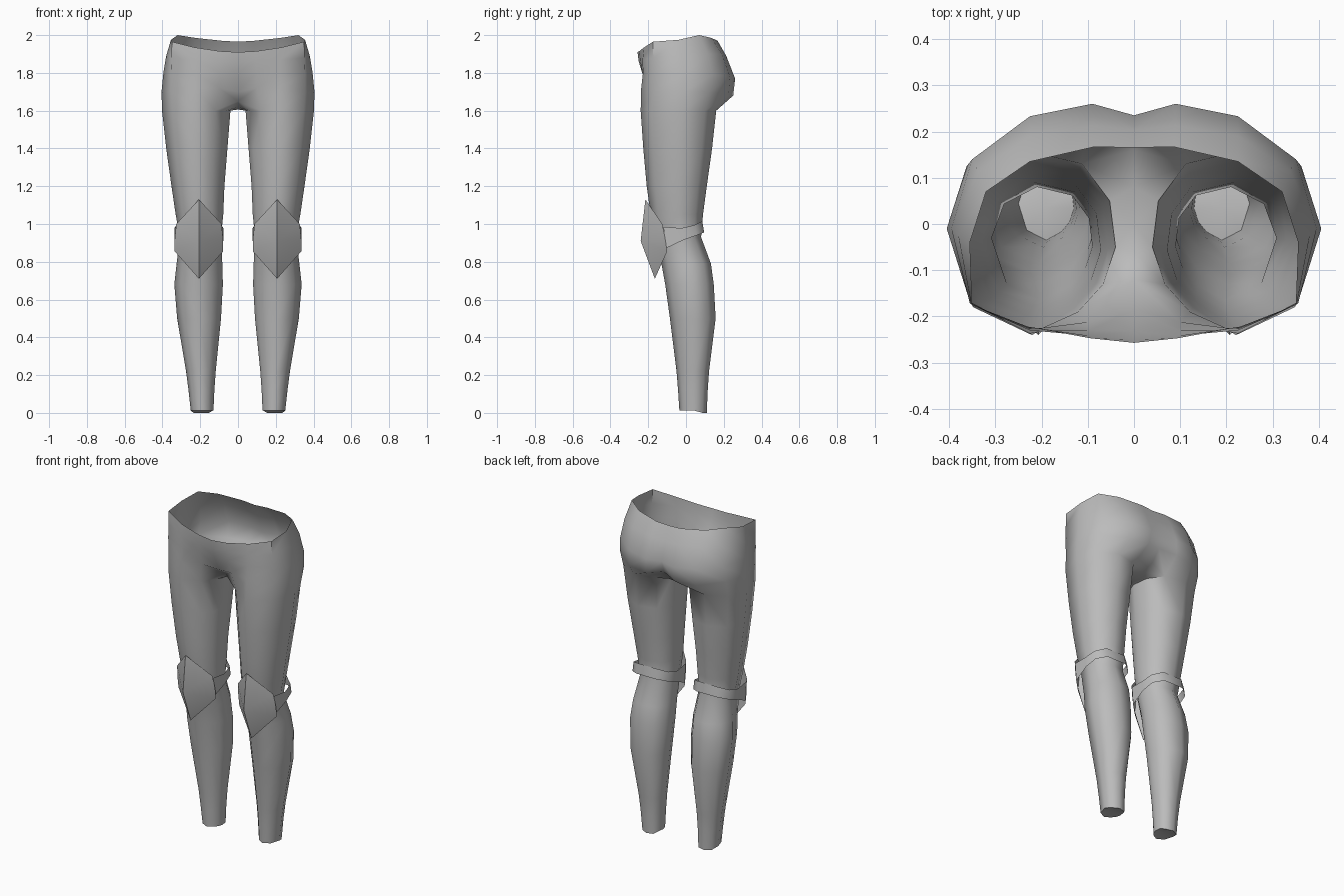
import bpy, bmesh, math

if "Cube" in bpy.data.objects:
    bpy.data.objects.remove(bpy.data.objects["Cube"])

grey = bpy.data.materials.new("grey cloth")
grey.diffuse_color = (0.5, 0.5, 0.5, 1)
grey.use_nodes = True
grey.node_tree.nodes["Principled BSDF"].inputs["Base Color"].default_value = grey.diffuse_color


def finish(name, bm, angle):
    """Turn a right-hand half into a mirrored, smooth-shaded object."""
    bmesh.ops.recalc_face_normals(bm, faces=bm.faces)
    mesh = bpy.data.meshes.new(name)
    bm.to_mesh(mesh)
    bm.free()
    mesh.materials.append(grey)
    ob = bpy.data.objects.new(name, mesh)
    bpy.context.collection.objects.link(ob)
    mod = ob.modifiers.new("mirror", "MIRROR")
    mod.use_clip = True
    mod.merge_threshold = 0.002
    bpy.ops.object.select_all(action="DESELECT")
    ob.select_set(True)
    bpy.context.view_layer.objects.active = ob
    bpy.ops.object.shade_smooth_by_angle(angle=math.radians(angle))
    return ob


def strip(bm, a, b):
    """Quads between two equally long rows of vertices."""
    for i in range(len(a) - 1):
        bm.faces.new((a[i], a[i + 1], b[i + 1], b[i]))


# --- trousers: legs, crotch and hips in one surface ---
# cross-section of the leg: x outwards, y backwards
SECTION = [(-.55, -.75), (0, -1), (.7, -.7), (1, .1), (.75, .7),
           (.1, 1), (-.6, .85), (-.93, .45), (-1, -.05), (-.85, -.45)]
# height, inner x, outer x, front y, back y
LEG = [(.01, .13, .25, -.035, .11), (.12, .125, .262, -.042, .115),
       (.22, .118, .275, -.05, .122), (.5, .09, .322, -.085, .157),
       (.68, .08, .337, -.11, .147), (.79, .083, .325, -.13, .132),
       (.93, .09, .308, -.165, .08), (1.05, .078, .33, -.187, .09),
       (1.2, .072, .352, -.208, .11), (1.4, .056, .38, -.226, .138),
       (1.6, .04, .402, -.24, .16)]
# hip rows, front centre round to back centre
HIPS = [
    [(0, -.185, 1.70), (.1, -.212, 1.72), (.225, -.237, 1.72),
     (.355, -.168, 1.70), (.405, -.01, 1.70), (.362, .125, 1.70),
     (.23, .225, 1.68), (.1, .25, 1.68), (0, .215, 1.70)],
    [(0, -.232, 1.80), (.095, -.23, 1.80), (.225, -.228, 1.80),
     (.355, -.172, 1.80), (.395, -.01, 1.80), (.35, .14, 1.79),
     (.225, .233, 1.78), (.09, .26, 1.77), (0, .235, 1.77)],
    [(0, -.25, 1.86), (.095, -.242, 1.86), (.225, -.23, 1.87),
     (.352, -.173, 1.88), (.38, -.025, 1.89), (.338, .115, 1.90),
     (.225, .19, 1.90), (.09, .213, 1.89), (0, .203, 1.88)],
    [(0, -.257, 1.91), (.095, -.247, 1.915), (.23, -.222, 1.935),
     (.35, -.175, 1.965), (.355, -.04, 1.975), (.32, .07, 2.0),
     (.225, .135, 1.985), (.085, .167, 1.97), (0, .165, 1.965)]]
CROTCH = [(0, -.12, 1.65), (0, -.06, 1.618), (0, 0, 1.606),
          (0, .08, 1.61), (0, .16, 1.635)]

bm = bmesh.new()
rings = []
for z, xi, xo, yf, yb in LEG:
    cx, cy, rx, ry = (xi + xo) / 2, (yf + yb) / 2, (xo - xi) / 2, (yb - yf) / 2
    rings.append([bm.verts.new((cx + u * rx, cy + v * ry, z)) for u, v in SECTION])
for a, b in zip(rings, rings[1:]):
    strip(bm, a + a[:1], b + b[:1])
# slightly hollow sole at the ankle
sole = bm.verts.new((.19, .035, .02))
for i, v in enumerate(rings[0]):
    bm.faces.new((v, sole, rings[0][i - 1]))
    v.co.z = 0 if 4 <= i <= 6 else .012
# crotch bridge and hips
top = rings[-1]
mid = [bm.verts.new(p) for p in CROTCH]
strip(bm, mid, [top[0], top[9], top[8], top[7], top[6]])
hips = [[mid[0]] + top[:7] + [mid[-1]]]
hips += [[bm.verts.new(p) for p in row] for row in HIPS]
for a, b in zip(hips, hips[1:]):
    strip(bm, a, b)
finish("trousers", bm, 60)

# --- diamond knee pad, folded round the front of the knee ---
KX = .207
bm = bmesh.new()
peak = bm.verts.new((KX, -.215, 1.13))
nose = bm.verts.new((KX, -.24, .91))
tip = bm.verts.new((KX, -.165, .71))
for s in (1, -1):
    up = bm.verts.new((KX + s * .12, -.125, 1.0))
    side = bm.verts.new((KX + s * .128, -.11, .92))
    low = bm.verts.new((KX + s * .128, -.10, .855))
    for pair in ((peak, up), (up, side), (side, low), (low, tip)):
        bm.faces.new((nose, *pair))
finish("knee_pad", bm, 60)

# --- strap round the back of the knee: x offset, y, bottom z, top z ---
HALF_STRAP = [(.122, -.115, .87, .985), (.13, -.02, .915, .978),
              (.118, .05, .94, .995), (.065, .09, .955, 1.015)]
path = [(KX + x, y, a, b) for x, y, a, b in HALF_STRAP]
path += [(KX - x, y, a, b) for x, y, a, b in reversed(HALF_STRAP)]
bm = bmesh.new()
low = [bm.verts.new((x, y + .006, a)) for x, y, a, b in path]
high = [bm.verts.new((x, y - .004, b)) for x, y, a, b in path]
strip(bm, low, high)
finish("knee_strap", bm, 60)
